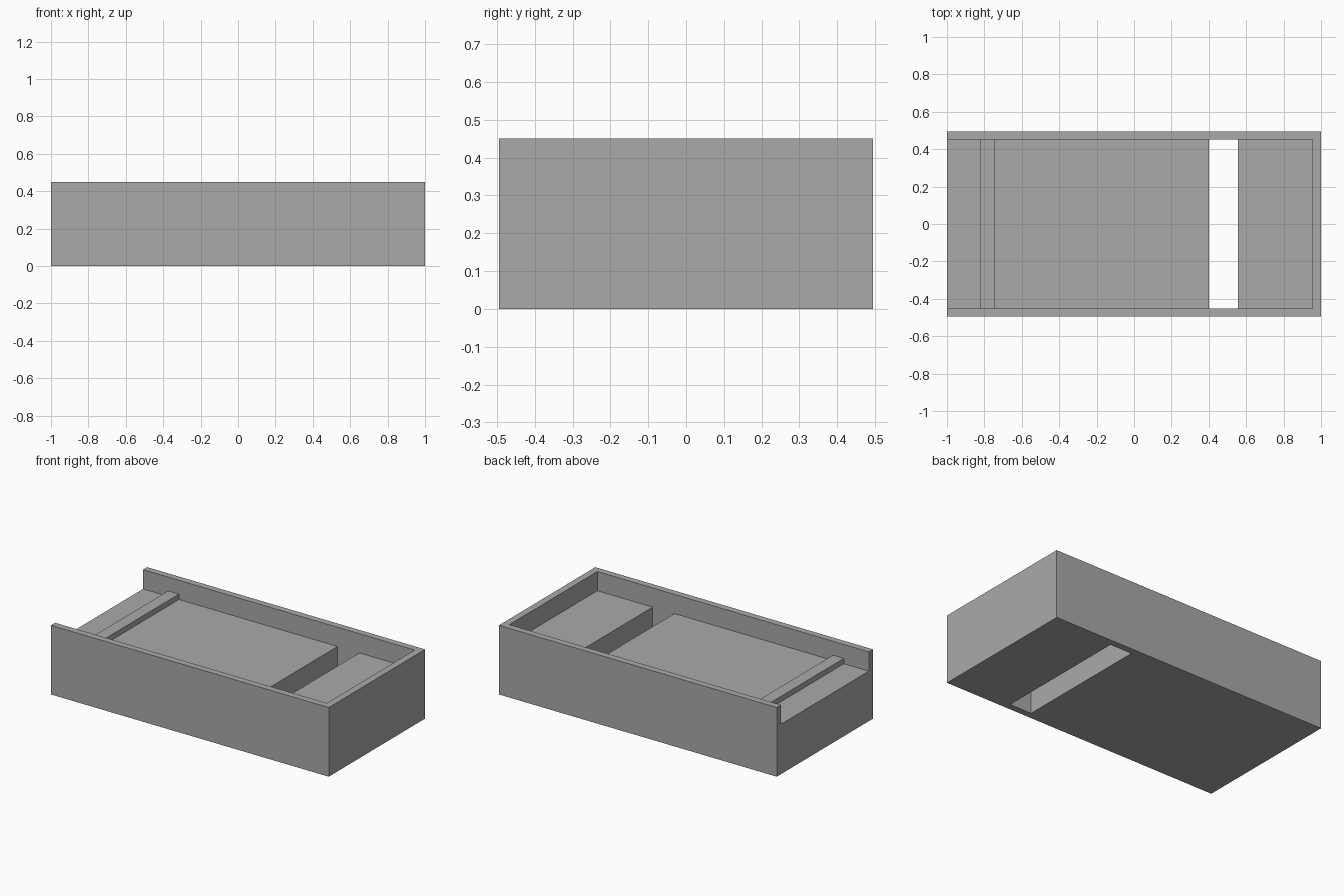
import bpy

# Remove the default cube only
if "Cube" in bpy.data.objects:
    bpy.data.objects.remove(bpy.data.objects["Cube"], do_unlink=True)

# Main dimensions
HALF_X, HALF_Y, HEIGHT = 1.0, 0.495, 0.45
INNER_Y, END_X = 0.452, 0.955
DECK_Z, RIDGE_Z = 0.325, 0.36

grey = bpy.data.materials.new("plain_grey")
grey.use_nodes = True
colour = (0.4, 0.4, 0.4, 1.0)
grey.diffuse_color = colour
grey.node_tree.nodes["Principled BSDF"].inputs["Base Color"].default_value = colour


def box(name, x, y, z):
    """Box spanning the given (low, high) ranges."""
    spans = (x, y, z)
    bpy.ops.mesh.primitive_cube_add(size=1, location=[(a + b) / 2 for a, b in spans])
    obj = bpy.context.object
    obj.name = obj.data.name = name
    obj.scale = [b - a for a, b in spans]
    bpy.ops.object.transform_apply(location=True, rotation=False, scale=True)
    obj.data.materials.append(grey)
    return obj


def cut(target, cutter):
    """Subtract the cutter, then discard it."""
    cutter.hide_render = True
    mod = target.modifiers.new("cut", "BOOLEAN")
    mod.operation = "DIFFERENCE"
    mod.solver = "EXACT"
    mod.object = cutter
    bpy.context.view_layer.objects.active = target
    bpy.ops.object.modifier_apply(modifier=mod.name)
    bpy.data.objects.remove(cutter, do_unlink=True)


# Solid tray body
tray = box("tray_body", (-HALF_X, HALF_X), (-HALF_Y, HALF_Y), (0, HEIGHT))

# Recess above the deck, open at one end
cut(tray, box("recess_cutter", (-HALF_X - 0.2, END_X), (-INNER_Y, INNER_Y), (DECK_Z, HEIGHT + 0.2)))

# Slot right through the deck
cut(tray, box("slot_cutter", (0.4, 0.557), (-INNER_Y, INNER_Y), (-0.2, HEIGHT + 0.1)))

# Raised strip across the deck near the open end
box("cross_ridge", (-0.82, -0.742), (-INNER_Y, INNER_Y), (DECK_Z, RIDGE_Z))
